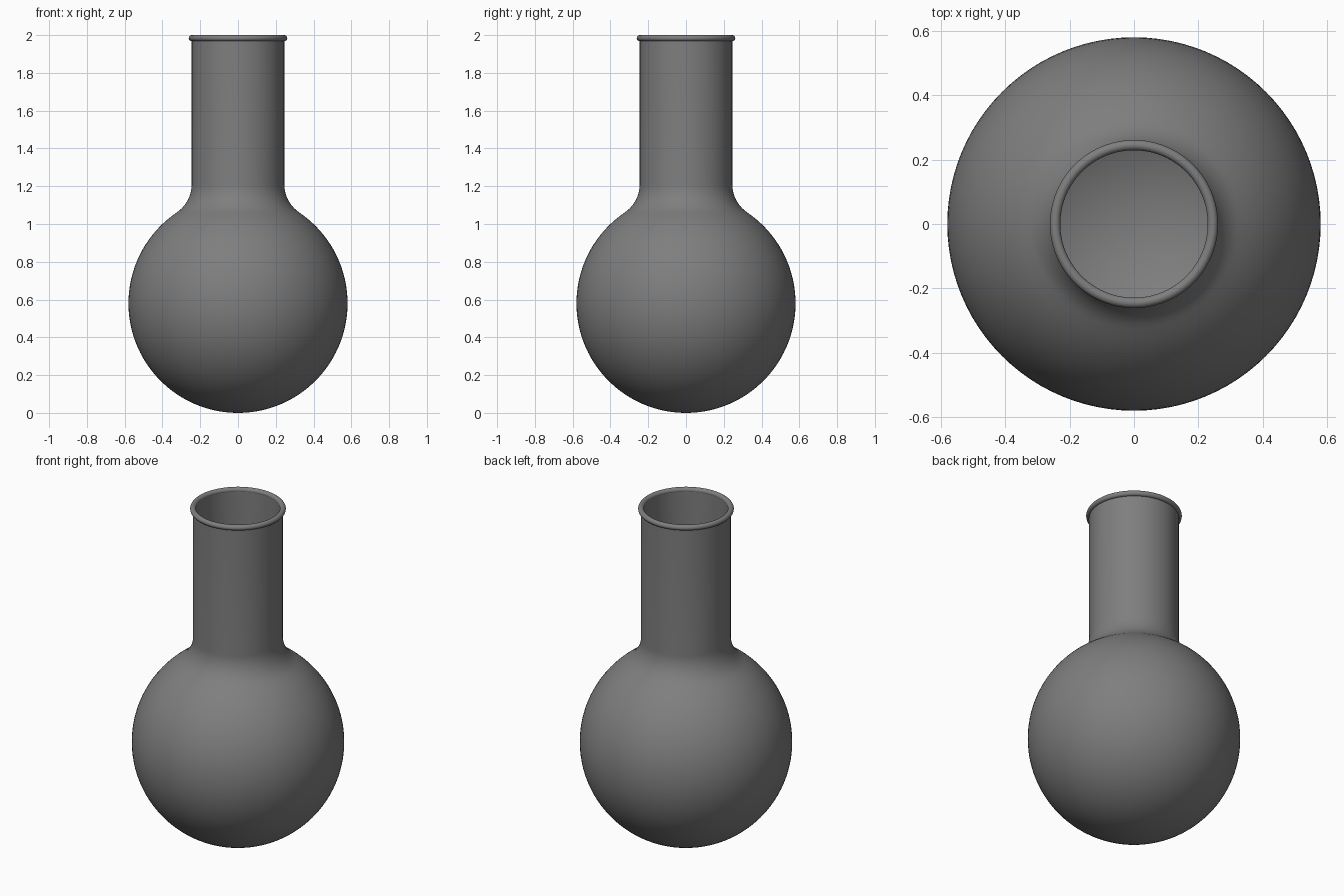
import bpy, bmesh
from math import sin, cos, pi, sqrt, atan2, radians
from mathutils import Vector

cube = bpy.data.objects.get("Cube")
if cube:
    bpy.data.objects.remove(cube, do_unlink=True)

BULB_R = 0.58      # outer bulb radius, also its centre height
NECK_R = 0.245     # outer neck radius
FILLET_R = 0.182   # shoulder blend radius
WALL = 0.015       # glass thickness
RIM_R = 0.016      # rolled lip radius
RIM_Z = 2.0 - RIM_R

glass = bpy.data.materials.new("grey_glass")
glass.use_nodes = True
GREY = (0.21, 0.21, 0.21, 1)
glass.diffuse_color = GREY
glass.node_tree.nodes["Principled BSDF"].inputs["Base Color"].default_value = GREY


def arc(cx, cz, radius, start, end, steps):
    """Points along an arc in the x-z plane."""
    angles = [start + (end - start) * i / steps for i in range(steps + 1)]
    return [(cx + radius * cos(a), cz + radius * sin(a)) for a in angles]


def wall_profile(offset):
    """Bulb, shoulder and neck from the bottom pole upward, moved inward by offset."""
    bulb, neck, fillet = BULB_R - offset, NECK_R - offset, FILLET_R + offset
    cx = neck + fillet
    rise = sqrt((bulb + fillet) ** 2 - cx ** 2)
    join = atan2(rise, cx)
    points = arc(0, BULB_R, bulb, -pi / 2, join, 44)
    points += arc(cx, BULB_R + rise, fillet, join + pi, pi, 10)[1:]
    return points + [(neck, RIM_Z)]


def lathe(name, profile, segments=96):
    """Revolve a profile around the vertical axis."""
    bm = bmesh.new()
    verts = [bm.verts.new((max(x, 0), 0, z)) for x, z in profile]
    edges = [bm.edges.new(pair) for pair in zip(verts, verts[1:])]
    bmesh.ops.spin(bm, geom=verts + edges, cent=(0, 0, 0), axis=Vector((0, 0, 1)),
                   angle=2 * pi, steps=segments, use_duplicate=False)
    bmesh.ops.remove_doubles(bm, verts=bm.verts, dist=0.0002)
    bmesh.ops.recalc_face_normals(bm, faces=bm.faces)
    mesh = bpy.data.meshes.new(name)
    bm.to_mesh(mesh)
    bm.free()
    mesh.materials.append(glass)
    obj = bpy.data.objects.new(name, mesh)
    bpy.context.collection.objects.link(obj)
    bpy.ops.object.select_all(action='DESELECT')
    obj.select_set(True)
    bpy.context.view_layer.objects.active = obj
    bpy.ops.object.shade_smooth_by_angle(angle=radians(40))
    return obj


# Hollow flask body: outer wall up, inner wall back down
lathe("flask_body", wall_profile(0) + wall_profile(WALL)[::-1])

# Rolled lip around the mouth
lathe("mouth_rim", arc(NECK_R, RIM_Z, RIM_R, 0, 2 * pi, 20))
